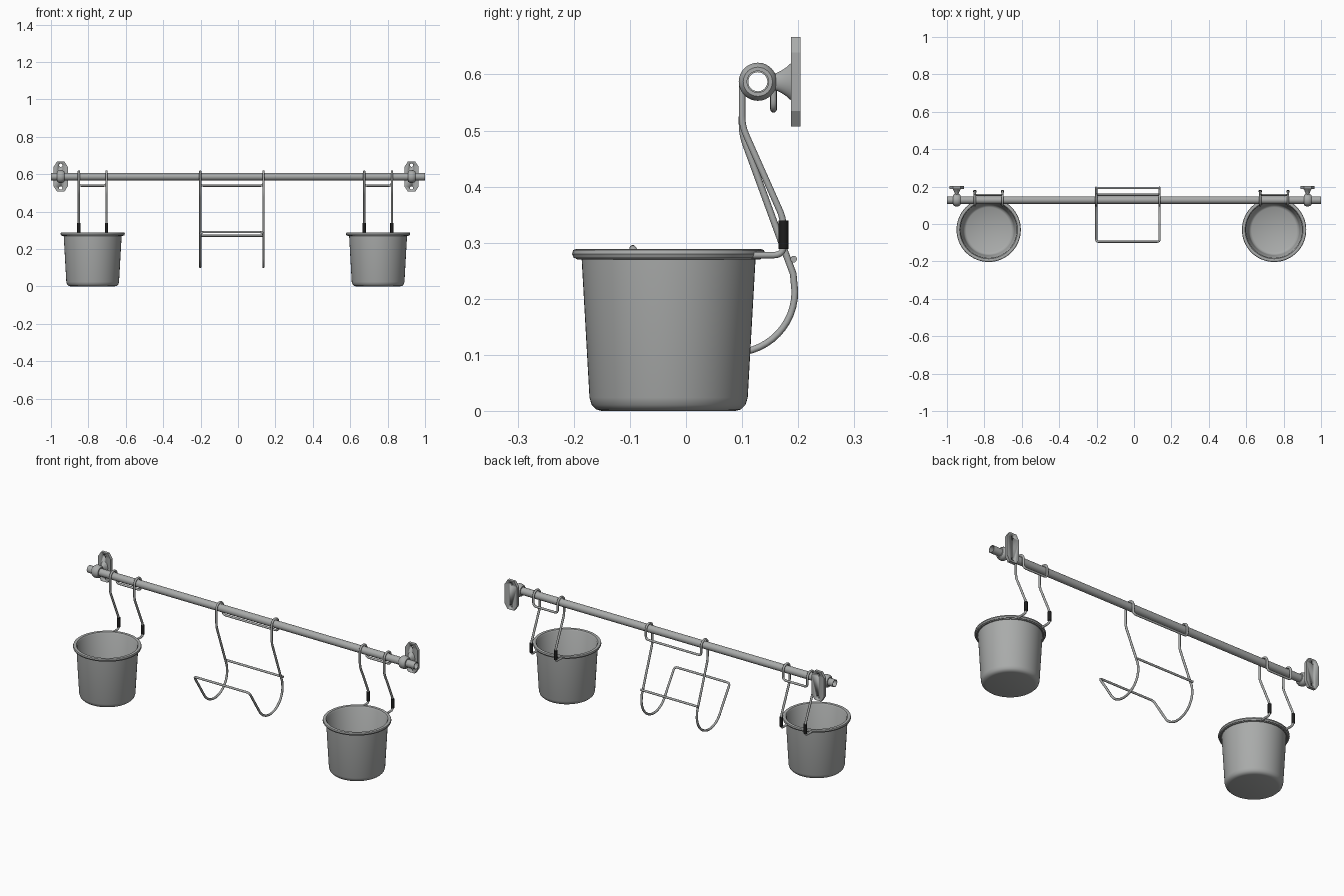
import bpy, bmesh, math
from mathutils import Vector, Matrix

if "Cube" in bpy.data.objects:
    bpy.data.objects.remove(bpy.data.objects["Cube"])


def material(name, c):
    m = bpy.data.materials.new(name)
    m.diffuse_color = (*c, 1)
    m.use_nodes = True
    m.node_tree.nodes["Principled BSDF"].inputs["Base Color"].default_value = m.diffuse_color
    return m


STEEL = material("steel grey", (0.40, 0.41, 0.405))
BLACK = material("black rubber", (0.012, 0.012, 0.012))
RY, RZ = 0.128, 0.587        # rail axis
POT_Y = -0.031


def finish(name, bm, mat, angle=35):
    bmesh.ops.remove_doubles(bm, verts=bm.verts, dist=1e-5)
    bmesh.ops.recalc_face_normals(bm, faces=bm.faces)
    me = bpy.data.meshes.new(name)
    bm.to_mesh(me)
    bm.free()
    me.materials.append(mat)
    ob = bpy.data.objects.new(name, me)
    bpy.context.collection.objects.link(ob)
    bpy.ops.object.select_all(action='DESELECT')
    ob.select_set(True)
    bpy.context.view_layer.objects.active = ob
    bpy.ops.object.shade_smooth_by_angle(angle=math.radians(angle))
    return ob


def lathe(name, profile, mat, matrix, segs=48, closed=False):
    """Spin (radius, height) points about local z, then place with matrix."""
    bm = bmesh.new()
    vs = [bm.verts.new((r, 0, h)) for r, h in profile]
    es = [bm.edges.new(p) for p in zip(vs, vs[1:])]
    if closed:
        es.append(bm.edges.new((vs[-1], vs[0])))
    bmesh.ops.spin(bm, geom=vs + es, axis=(0, 0, 1), cent=(0, 0, 0),
                   angle=2 * math.pi, steps=segs)
    bmesh.ops.transform(bm, matrix=matrix, verts=bm.verts)
    return finish(name, bm, mat)


def rounded(pts, radius, closed):
    """Replace each sharp corner of a path by a small curve."""
    pts = [Vector(p) for p in pts]
    out, n = [], len(pts)
    for i, p in enumerate(pts):
        if not closed and i in (0, n - 1):
            out.append(p)
            continue
        a, b = pts[i - 1] - p, pts[(i + 1) % n] - p
        if a.angle(b) > math.radians(164):
            out.append(p)
            continue
        a = p + a.normalized() * min(radius, a.length * 0.45)
        b = p + b.normalized() * min(radius, b.length * 0.45)
        for k in range(6):
            t = k / 5
            out.append(a * (1 - t) ** 2 + p * 2 * t * (1 - t) + b * t * t)
    return out


def wire(name, pts, closed=False, r=0.006, corner=0.018):
    """Round wire swept along a path."""
    pts = rounded(pts, corner, closed)
    cu = bpy.data.curves.new(name, 'CURVE')
    cu.dimensions = '3D'
    cu.bevel_depth, cu.bevel_resolution, cu.use_fill_caps = r, 3, True
    sp = cu.splines.new('POLY')
    sp.points.add(len(pts) - 1)
    for q, p in zip(sp.points, pts):
        q.co = (*p, 1)
    sp.use_cyclic_u = closed
    tmp = bpy.data.objects.new(name + "_path", cu)
    bpy.context.collection.objects.link(tmp)
    dg = bpy.context.evaluated_depsgraph_get()
    bm = bmesh.new()
    bm.from_mesh(tmp.evaluated_get(dg).to_mesh())
    bpy.data.objects.remove(tmp)
    return finish(name, bm, STEEL, 50)


def arc(cy, cz, r, a0, a1, n):
    return [(cy + r * math.cos(math.radians(a0 + (a1 - a0) * i / n)),
             cz + r * math.sin(math.radians(a0 + (a1 - a0) * i / n)))
            for i in range(n + 1)]


def frame(cx, w, yz):
    """Side profile at +w, mirrored to -w: (right side, left side)."""
    return ([(cx + w, y, z) for y, z in yz],
            [(cx - w, y, z) for y, z in reversed(yz)])


# hook over the rail, shared by all hangers
HOOK = [(RY + 0.028, 0.538)] + arc(RY, RZ, 0.028, 0, 180, 14)

# hollow rail
ALONG_X = Matrix.Rotation(math.pi / 2, 4, 'Y')
lathe("rail", [(0.020, -1), (0.020, 1), (0.017, 1), (0.017, -1)], STEEL,
      Matrix.Translation((0, RY, RZ)) @ ALONG_X, 32, True)

# wall brackets
for side, bx in (("left", -0.948), ("right", 0.928)):
    lathe(side + "_bracket_collar",
          [(0.019, -0.02), (0.026, -0.02), (0.031, -0.014), (0.034, -0.006),
           (0.034, 0.006), (0.031, 0.014), (0.026, 0.02), (0.019, 0.02)],
          STEEL, Matrix.Translation((bx, RY, RZ)) @ ALONG_X, 32, True)
    lathe(side + "_bracket_neck",
          [(0.014, -0.155), (0.016, -0.162), (0.020, -0.170),
           (0.026, -0.179), (0.034, -0.188)], STEEL,
          Matrix.Translation((bx, 0, RZ)) @ Matrix.Diagonal((0.65, 1, 1, 1))
          @ Matrix.Rotation(math.pi / 2, 4, 'X'), 32)
    bm = bmesh.new()
    outline = [(.038, -.052), (.038, .052), (.020, .080), (-.020, .080),
               (-.038, .052), (-.038, -.052), (-.020, -.080), (.020, -.080)]
    f = bm.faces.new([bm.verts.new((bx + x, 0.187, RZ + z)) for x, z in outline])
    ex = bmesh.ops.extrude_face_region(bm, geom=[f])['geom']
    bmesh.ops.translate(bm, vec=(0, 0.017, 0),
                        verts=[v for v in ex if isinstance(v, bmesh.types.BMVert)])
    plate = finish(side + "_wall_plate", bm, STEEL, 30)
    # screw holes
    bm = bmesh.new()
    for s in (-1, 1):
        bmesh.ops.create_cone(bm, cap_ends=True, segments=20, radius1=0.009,
                              radius2=0.009, depth=0.1,
                              matrix=Matrix.Translation((bx, 0.195, RZ + s * 0.061))
                              @ Matrix.Rotation(math.pi / 2, 4, 'X'))
    cutter = finish(side + "_screw_hole_cutter", bm, STEEL)
    cutter.hide_render = True
    cutter.hide_set(True)
    cut = plate.modifiers.new("holes", 'BOOLEAN')
    cut.object, cut.operation, cut.solver = cutter, 'DIFFERENCE', 'EXACT'

# pots with their hangers
POT = [(0, 0), (0.118, 0), (0.129, 0.003), (0.137, 0.011), (0.141, 0.024),
       (0.155, 0.272), (0.169, 0.273), (0.172, 0.280), (0.170, 0.287),
       (0.164, 0.289), (0.155, 0.287), (0.150, 0.280), (0.136, 0.026),
       (0.131, 0.014), (0.120, 0.007), (0, 0.006)]
for side, px in (("left", -0.777), ("right", 0.749)):
    lathe(side + "_pot", POT, STEEL, Matrix.Translation((px, POT_Y, 0)), 64)
    ring = [(0.161 + 0.006 * math.cos(i * math.pi / 5),
             0.276 + 0.006 * math.sin(i * math.pi / 5)) for i in range(10)]
    lathe(side + "_pot_ring", ring, STEEL,
          Matrix.Translation((px, POT_Y, 0)), 64, True)
    a, b = frame(px, 0.074, HOOK + [(RY - 0.028, 0.508), (0.174, 0.342),
                                    (0.174, 0.278), (0.110, 0.278)])
    wire(side + "_pot_hanger", b + a)
    # black rubber grips
    for s in (-1, 1):
        lathe(side + "_hanger_grip_" + ("a" if s < 0 else "b"),
              [(0, 0.289), (0.009, 0.289), (0.009, 0.340), (0, 0.340)], BLACK,
              Matrix.Translation((px + s * 0.074, 0.174, 0)), 20)

# central open wire rack
cx, w = -0.033, 0.169
a, b = frame(cx, w, HOOK + [(RY - 0.028, 0.493), (0.176, 0.285), (0.191, 0.245)]
             + arc(0.085, 0.213, 0.109, 0, -145, 20) + [(-0.095, 0.290)])
wire("centre_rack_frame", b + a, True)
wire("centre_rack_back_bar", [(cx - w - 0.006, 0.192, 0.271),
                              (cx + w + 0.006, 0.192, 0.271)])
